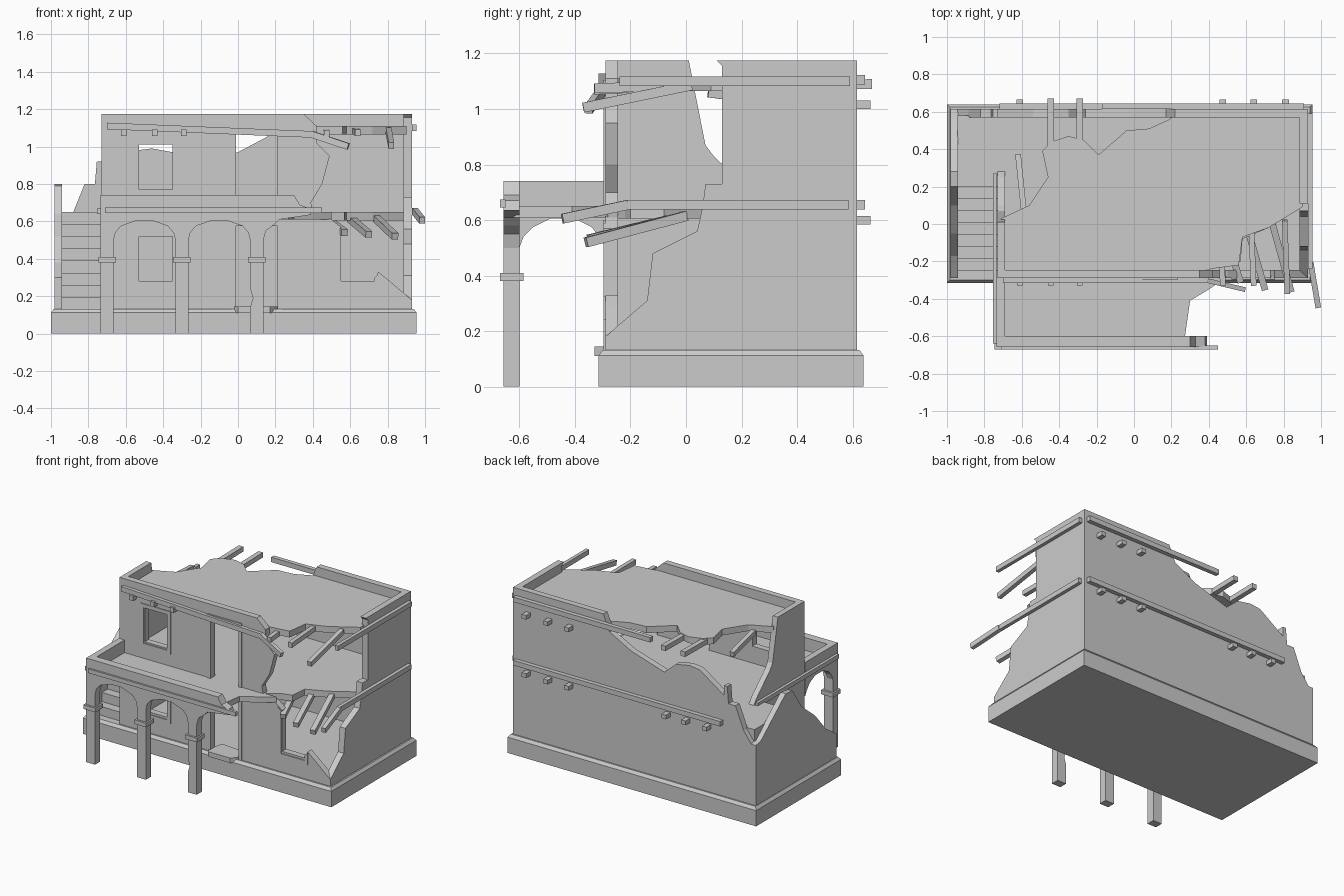
import bpy, bmesh
from mathutils import Vector, Matrix

def finish(name, bm):
    bmesh.ops.recalc_face_normals(bm, faces=bm.faces)
    me = bpy.data.meshes.new(name)
    bm.to_mesh(me)
    bm.free()
    ob = bpy.data.objects.new(name, me)
    bpy.context.collection.objects.link(ob)
    return ob

def prism(name, pts, axis, a, b):
    """Extrude a 2D profile along an axis: x -> (y,z), y -> (x,z), z -> (x,y)."""
    place = {'x': lambda u, v: (a, u, v), 'y': lambda u, v: (u, a, v), 'z': lambda u, v: (u, v, a)}[axis]
    bm = bmesh.new()
    f = bm.faces.new([bm.verts.new(place(u, v)) for u, v in pts])
    r = bmesh.ops.extrude_face_region(bm, geom=[f])
    d = Vector([(b - a) * (axis == k) for k in 'xyz'])
    bmesh.ops.translate(bm, vec=d, verts=[v for v in r['geom'] if isinstance(v, bmesh.types.BMVert)])
    return finish(name, bm)

def box(name, x0, x1, y0, y1, z0, z1):
    return prism(name, [(x0, y0), (x1, y0), (x1, y1), (x0, y1)], 'z', z0, z1)

def bar(name, p, q, w=0.03, h=0.035):
    """Square timber between two points."""
    p, q = Vector(p), Vector(q)
    d = (q - p).normalized()
    s = d.cross(Vector((0, 0, 1))).normalized()
    u = s.cross(d)
    rot = Matrix((d * (q - p).length, s * w, u * h)).transposed().to_4x4()
    bm = bmesh.new()
    bmesh.ops.create_cube(bm, size=1, matrix=Matrix.Translation((p + q) / 2) @ rot)
    return finish(name, bm)

def cut(ob, *extent):
    c = box('cutter', *extent)
    c.hide_render = True
    m = ob.modifiers.new('opening', 'BOOLEAN')
    m.operation, m.solver, m.object = 'DIFFERENCE', 'EXACT', c
    dg = bpy.context.evaluated_depsgraph_get()
    me = bpy.data.meshes.new_from_object(ob.evaluated_get(dg))
    ob.modifiers.clear()
    ob.data = me
    bpy.data.objects.remove(c)

# Plinth with chamfered top
bm = bmesh.new()
rings = []
for o, z in ((0, 0), (0, 0.112), (0.015, 0.132)):
    rings.append([bm.verts.new(v) for v in ((-1 + o, -0.315 + o, z), (0.955 - o, -0.315 + o, z),
                                            (0.955 - o, 0.64 - o, z), (-1 + o, 0.64 - o, z))])
for lo, hi in zip(rings, rings[1:]):
    for i in range(4):
        bm.faces.new((lo[i], lo[(i + 1) % 4], hi[(i + 1) % 4], hi[i]))
bm.faces.new(rings[0])
bm.faces.new(rings[-1])
finish('plinth', bm)

# Broken outer walls
front = prism('front_wall', [(-0.73, 0.13), (0.93, 0.13), (0.93, 0.18), (0.80, 0.29), (0.75, 0.33), (0.73, 0.28),
              (0.55, 0.28), (0.55, 0.57), (0.5, 0.61), (0.4, 0.65), (0.39, 0.7), (0.45, 0.8), (0.49, 0.95),
              (0.42, 1.02), (0.42, 1.11), (0.35, 1.175), (-0.73, 1.175)], 'y', -0.29, -0.245)
for x0, x1, z0, z1 in ((-0.53, -0.35, 0.28, 0.52), (-0.53, -0.35, 0.77, 1.01),
                       (-0.01, 0.21, 0.125, 0.58), (-0.01, 0.21, 0.65, 1.07)):
    cut(front, x0, x1, -0.35, -0.2, z0, z1)
prism('back_wall', [(-0.73, 0.13), (0.93, 0.13), (0.93, 1.175), (0.22, 1.175), (0.17, 1.06), (0, 0.97),
      (-0.26, 0.89), (-0.35, 0.97), (-0.46, 0.99), (-0.54, 0.98), (-0.73, 0.85)], 'y', 0.57, 0.615)
prism('right_wall', [(-0.245, 0.13), (0.57, 0.13), (0.57, 1.175), (0.11, 1.175), (0.13, 1.155), (0.13, 0.73),
      (0.07, 0.73), (0.06, 0.65), (0.04, 0.56), (-0.12, 0.48), (-0.14, 0.31), (-0.245, 0.22), (-0.29, 0.18),
      (-0.29, 0.13)], 'x', 0.885, 0.93)
prism('left_wall', [(-0.245, 0.13), (0.57, 0.13), (0.57, 0.65), (0.28, 0.65), (0.25, 0.69), (0.1, 0.83),
      (0.07, 0.87), (0.01, 1.175), (-0.245, 1.175)], 'x', -0.73, -0.69)

# Window and door frames
def frame(name, x0, x1, z0, z1, sill=True):
    y0, y1, t = -0.297, -0.28, 0.025
    box(name + '_left', x0, x0 + t, y0, y1, z0, z1)
    box(name + '_right', x1 - t, x1, y0, y1, z0, z1)
    box(name + '_head', x0 + t, x1 - t, y0, y1, z1 - t, z1)
    if sill:
        box(name + '_sill', x0 + t, x1 - t, y0, y1, z0, z0 + t)
frame('lower_window_frame', -0.56, -0.325, 0.24, 0.545)
frame('upper_window_frame', -0.56, -0.325, 0.735, 1.04)
frame('lower_door_frame', -0.035, 0.235, 0.13, 0.6, False)
frame('upper_door_frame', -0.035, 0.235, 0.65, 1.105, False)
prism('broken_window_frame', [(0.52, 0.59), (0.52, 0.24), (0.755, 0.24), (0.755, 0.325), (0.73, 0.3),
      (0.73, 0.265), (0.545, 0.265), (0.545, 0.57)], 'y', -0.297, -0.28)
prism('door_rubble', [(-0.02, -0.3), (0.0, -0.33), (0.17, -0.33), (0.21, -0.28), (0.19, -0.2), (0.0, -0.18)],
      'z', 0.11, 0.145)

# Broken floor and roof slabs
prism('upper_floor', [(-0.71, -0.27), (0.42, -0.27), (0.5, -0.22), (0.57, -0.2), (0.58, -0.08), (0.72, -0.02),
      (0.9, 0.09), (0.9, 0.59), (-0.71, 0.59)], 'z', 0.605, 0.65)
prism('roof', [(-0.71, -0.27), (0.37, -0.27), (0.41, -0.24), (0.56, -0.22), (0.58, -0.07), (0.72, -0.02),
      (0.9, 0.09), (0.9, 0.59), (0.21, 0.59), (0.19, 0.56), (0.08, 0.51), (-0.04, 0.5), (-0.19, 0.37),
      (-0.27, 0.45), (-0.35, 0.47), (-0.44, 0.44), (-0.49, 0.39), (-0.46, 0.25), (-0.56, 0.1), (-0.71, 0.03)],
      'z', 1.065, 1.11)

# Side staircase with broken enclosure
for i in range(8):
    box('stair_%d' % (i + 1), -0.945, -0.725, -0.25 + i * 0.064, -0.186 + i * 0.064 if i < 7 else 0.58,
        0.125, 0.195 + i * 0.065)
prism('stair_outer_wall', [(-0.29, 0.13), (0.615, 0.13), (0.615, 0.56), (0.56, 0.57), (0.28, 0.8), (0.2, 0.79),
      (0.1, 0.64), (-0.05, 0.52), (-0.17, 0.38), (-0.29, 0.3)], 'x', -0.98, -0.94)
prism('stair_back_wall', [(-0.945, 0.13), (-0.73, 0.13), (-0.73, 0.92), (-0.755, 0.92), (-0.765, 0.8),
      (-0.82, 0.8), (-0.885, 0.64), (-0.945, 0.56)], 'y', 0.57, 0.615)

# Porch columns, arcade, side arch and slab
for i, x in enumerate((-0.7, -0.3, 0.1)):
    if i < 2:
        box('column_%d' % (i + 1), x - 0.035, x + 0.035, -0.657, -0.6, 0, 0.52)
    else:
        prism('column_3', [(x - 0.035, 0), (x + 0.035, 0), (x + 0.035, 0.52), (x - 0.035, 0.52), (x - 0.035, 0.24),
              (x - 0.02, 0.19), (x - 0.035, 0.14)], 'y', -0.657, -0.6)
    box('capital_%d' % (i + 1), x - 0.047, x + 0.047, -0.67, -0.585, 0.38, 0.41)
arch = [(0.035, 0.5), (0.045, 0.54), (0.075, 0.575), (0.16, 0.605), (0.24, 0.605), (0.325, 0.575),
        (0.355, 0.54), (0.365, 0.5)]
outline = [(-0.735, 0.74), (-0.735, 0.5)]
for x in (-0.7, -0.3):
    outline += [(x + u, z) for u, z in arch]
outline += [(0.135, 0.5), (0.15, 0.55), (0.19, 0.58), (0.22, 0.61), (0.39, 0.635), (0.38, 0.67), (0.33, 0.69), (0.3, 0.74)]
prism('porch_arcade', outline, 'y', -0.657, -0.6)
prism('porch_side_arch', [(-0.6, 0.74), (-0.6, 0.5), (-0.585, 0.54), (-0.55, 0.575), (-0.49, 0.605), (-0.4, 0.605),
      (-0.34, 0.575), (-0.305, 0.53), (-0.29, 0.5), (-0.29, 0.74)], 'x', -0.735, -0.69)
prism('porch_slab', [(-0.7, -0.62), (0.27, -0.62), (0.3, -0.41), (0.4, -0.35), (0.5, -0.28), (-0.7, -0.28)],
      'z', 0.61, 0.65)

# Trim rails along the storeys
bar('porch_rail', (-0.71, -0.66, 0.66), (0.45, -0.66, 0.66), 0.02, 0.03)
bar('porch_left_rail', (-0.745, -0.64, 0.655), (-0.745, 0.27, 0.655), 0.02, 0.03)
bar('roof_front_rail', (-0.7, -0.302, 1.11), (0.4, -0.302, 1.065), 0.025, 0.035)
bar('roof_front_rail_broken', (0.39, -0.302, 1.067), (0.59, -0.35, 1.0), 0.025, 0.035)
bar('roof_back_rail', (-0.17, 0.63, 1.105), (0.91, 0.63, 1.105), 0.03, 0.035)
bar('floor_back_rail', (-0.72, 0.63, 0.655), (0.91, 0.63, 0.655), 0.03, 0.035)
bar('roof_right_rail', (0.942, -0.24, 1.1), (0.942, 0.59, 1.1), 0.025, 0.035)
bar('floor_right_rail', (0.942, -0.22, 0.655), (0.942, 0.585, 0.655), 0.025, 0.035)
bar('floor_right_rail_broken', (0.945, -0.21, 0.655), (0.985, -0.445, 0.605), 0.03, 0.035)

# Protruding beam ends
for i, x in enumerate((-0.61, -0.445, -0.29)):
    bar('roof_front_beam_%d' % i, (x, -0.33, 1.075), (x, -0.25, 1.075))
    bar('floor_back_beam_%d' % i, (x, 0.59, 0.6), (x, 0.665, 0.6), 0.035, 0.03)
for i, x in enumerate((0.475, 0.64, 0.81)):
    bar('roof_back_beam_%d' % i, (x, 0.59, 1.015), (x, 0.665, 1.015), 0.035, 0.03)
    bar('floor_back_beam_right_%d' % i, (x, 0.59, 0.6), (x, 0.665, 0.6), 0.035, 0.03)

# Exposed rafters at the collapsed areas
for i, x in enumerate((-0.445, -0.29)):
    bar('exposed_rafter_%d' % i, (x, 0.35, 1.085), (x, 0.67, 1.09), 0.035, 0.035)
bar('fallen_rafter', (-0.62, 0.37, 1.02), (-0.59, 0.08, 1.06), 0.03, 0.035)
for i, (x, y, z) in enumerate(((0.475, -0.33, 1.07), (0.64, -0.33, 1.075), (0.82, -0.37, 1.005))):
    bar('roof_broken_rafter_%d' % i, (x - 0.015, 0.02, 1.085), (x, y, z), 0.03, 0.035)
for i, (x, y, z) in enumerate(((0.57, -0.31, 0.54), (0.7, -0.35, 0.53), (0.84, -0.36, 0.52))):
    bar('floor_broken_rafter_%d' % i, (x - 0.1, 0.0, 0.615), (x, y, z), 0.035, 0.035)
